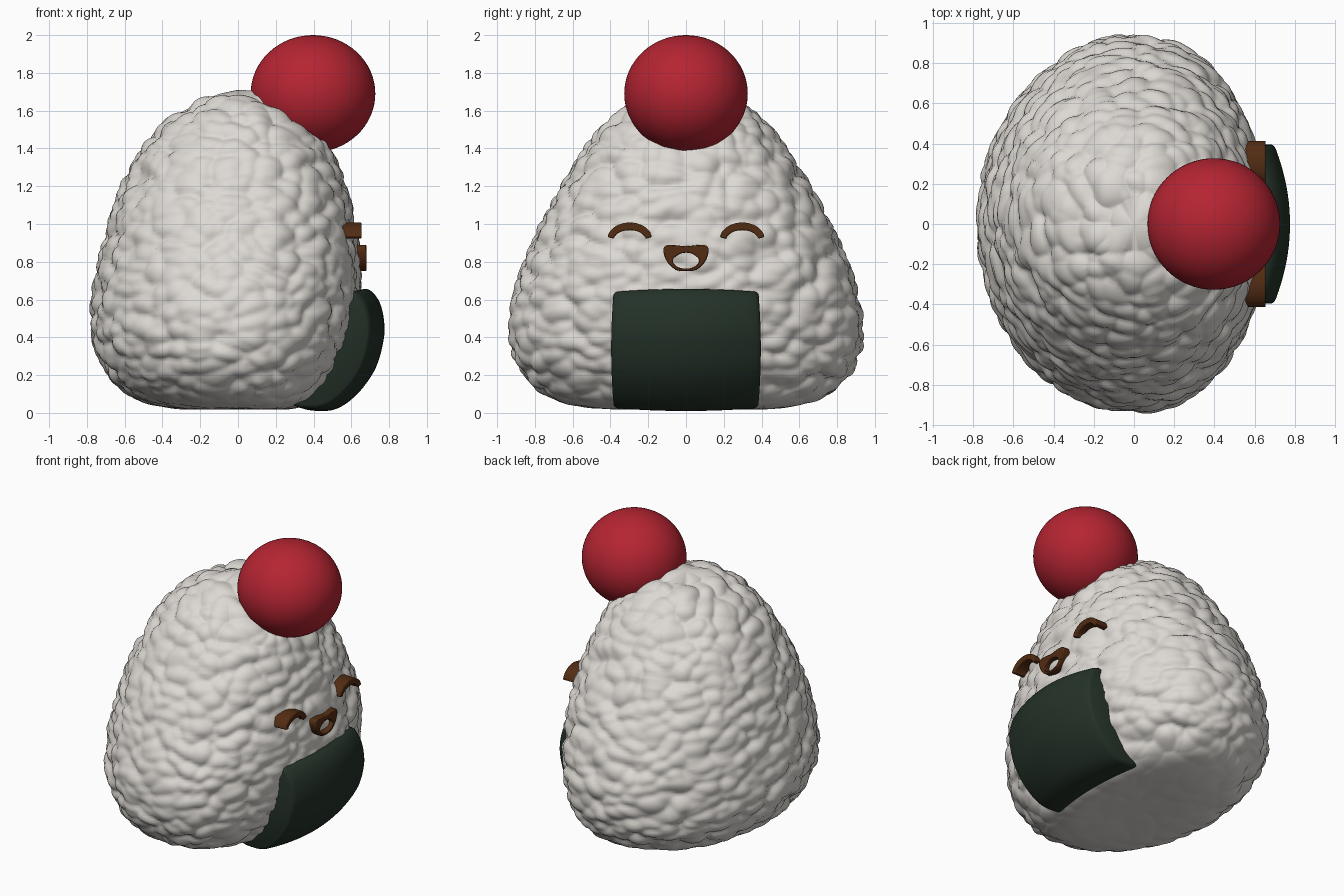
import bpy, bmesh, math
from mathutils import Vector, noise

if "Cube" in bpy.data.objects:
    bpy.data.objects.remove(bpy.data.objects["Cube"])


def material(name, rgb):
    m = bpy.data.materials.new(name)
    m.diffuse_color = (*rgb, 1)
    m.use_nodes = True
    m.node_tree.nodes["Principled BSDF"].inputs["Base Color"].default_value = m.diffuse_color
    return m


RICE = material("rice_white", (0.72, 0.69, 0.65))
SEAWEED = material("seaweed_green", (0.017, 0.031, 0.021))
PLUM = material("plum_red", (0.46, 0.018, 0.032))
BROWN = material("face_brown", (0.085, 0.025, 0.006))


def finish(name, bm, mat, angle=180):
    bmesh.ops.recalc_face_normals(bm, faces=bm.faces[:])
    me = bpy.data.meshes.new(name)
    bm.to_mesh(me)
    bm.free()
    ob = bpy.data.objects.new(name, me)
    bpy.context.collection.objects.link(ob)
    me.materials.append(mat)
    bpy.ops.object.select_all(action='DESELECT')
    ob.select_set(True)
    bpy.context.view_layer.objects.active = ob
    bpy.ops.object.shade_smooth_by_angle(angle=math.radians(angle))
    return ob


def catmull(pts, steps, closed=False):
    """Smooth curve through points of any dimension."""
    n, out = len(pts), []
    get = (lambda i: pts[i % n]) if closed else (lambda i: pts[max(0, min(n - 1, i))])
    for i in range(n if closed else n - 1):
        p = [get(i + k) for k in (-1, 0, 1, 2)]
        for s in range(steps):
            t = s / steps
            out.append([0.5 * (2 * b + (c - a) * t + (2 * a - 5 * b + 4 * c - d) * t * t
                               + (3 * b - a - 3 * c + d) * t ** 3) for a, b, c, d in zip(*p)])
    if not closed:
        out.append(list(pts[-1]))
    return out


def bridge(bm, a, b, closed=True):
    n = len(a)
    for i in range(n if closed else n - 1):
        j = (i + 1) % n
        bm.faces.new((a[i], a[j], b[j], b[i]))


# Rice body: stacked rounded sections (z, back depth, front depth, half width)
sections = [(0.02, 0.15, 0.12, 0.2), (0.022, 0.32, 0.28, 0.45), (0.05, 0.48, 0.37, 0.64),
            (0.1, 0.58, 0.43, 0.75), (0.2, 0.68, 0.51, 0.86), (0.32, 0.745, 0.575, 0.92),
            (0.45, 0.775, 0.615, 0.935), (0.6, 0.77, 0.64, 0.915), (0.75, 0.745, 0.642, 0.87),
            (0.9, 0.71, 0.63, 0.81), (1.05, 0.67, 0.605, 0.74), (1.2, 0.615, 0.565, 0.655),
            (1.35, 0.54, 0.515, 0.565), (1.47, 0.45, 0.44, 0.48), (1.57, 0.345, 0.33, 0.385),
            (1.65, 0.22, 0.2, 0.26), (1.69, 0.11, 0.1, 0.13)]
SEG = 260
bm = bmesh.new()
prev = first = None
for z, back, front, half in catmull(sections, 9):
    ring = []
    for i in range(SEG):
        a = 2 * math.pi * i / SEG
        c, s = math.cos(a), math.sin(a)
        e = 2 / 2.25 if c > 0 else 1.0
        x = (front if c > 0 else -back) * abs(c) ** e
        y = half * math.copysign(abs(s) ** e, s)
        ring.append(bm.verts.new((x, y, z)))
    if prev:
        bridge(bm, prev, ring)
    first = first or ring
    prev = ring
for ring, z in ((first, 0.02), (prev, 1.7)):
    pole = bm.verts.new((0, 0, z))
    for i in range(SEG):
        bm.faces.new((ring[i], ring[(i + 1) % SEG], pole))
bmesh.ops.recalc_face_normals(bm, faces=bm.faces[:])
bm.normal_update()
# Grain bumps from stretched cells
moves = []
for v in bm.verts:
    p = v.co
    q = Vector((p.x * 8, p.y * 8, p.z * 13))
    q += 0.55 * noise.noise_vector(p * 4.5)
    d = noise.voronoi(q)[0][0]
    fade = min(1, max(0.15, (p.z - 0.02) / 0.12))
    moves.append(v.normal * fade * (0.016 - 0.05 * min(d, 0.95) ** 2))
for v, m in zip(bm.verts, moves):
    v.co += m
finish("rice_body", bm, RICE)

# Seaweed wrap: curved pad, profile in x-z swept across y
profile = [(0.34, 0.04), (0.45, 0.01), (0.55, 0.035), (0.65, 0.12), (0.73, 0.24), (0.77, 0.38),
           (0.774, 0.48), (0.752, 0.58), (0.705, 0.645), (0.655, 0.652), (0.6, 0.6),
           (0.53, 0.4), (0.46, 0.2)]
outline = catmull(profile, 5, True)
bm = bmesh.new()
prev = None
rings = []
ys = [-0.396, -0.393, -0.385] + [-0.37 + 0.74 * k / 20 for k in range(21)] + [0.385, 0.393, 0.396]
for y in ys:
    t = abs(y) / 0.4
    edge = max(0, (abs(y) - 0.37) / 0.026)
    k = 1 - 0.05 * t * t - 0.05 * edge ** 3
    ring = []
    for x, z in outline:
        nx = 0.56 + (x - 0.56) * k - 0.07 * t * t
        nz = 0.34 + (z - 0.34) * k
        ring.append(bm.verts.new((nx, y * (1 - 0.03 * ((z - 0.34) / 0.32) ** 2), nz)))
    if prev:
        bridge(bm, prev, ring)
    prev = ring
    rings.append(ring)
bm.faces.new(rings[0])
bm.faces.new(rings[-1])
finish("seaweed_wrap", bm, SEAWEED, 50)

# Pickled plum on top
bm = bmesh.new()
bmesh.ops.create_uvsphere(bm, u_segments=64, v_segments=32, radius=1)
for v in bm.verts:
    v.co = (0.397 + v.co.x * 0.33, v.co.y * 0.327, 1.69 + v.co.z * 0.31)
finish("plum", bm, PLUM)


def plate(name, outer, inner, x0, x1, closed):
    """Band between two y-z lines, extruded along x."""
    bm = bmesh.new()
    loops = [[bm.verts.new((x, y, z)) for y, z in line]
             for line, x in ((outer, x0), (outer, x1), (inner, x1), (inner, x0))]
    for i in range(4):
        bridge(bm, loops[i], loops[(i + 1) % 4], closed)
    if not closed:
        for end in (0, -1):
            bm.faces.new([l[end] for l in loops])
    ob = finish(name, bm, BROWN, 40)
    bev = ob.modifiers.new("soft_edges", 'BEVEL')
    bev.width = 0.006
    bev.segments = 2
    return ob


# Smiling eyes
for side, label in ((-1, "left"), (1, "right")):
    arcs = []
    for ry, rz, z0 in ((0.118, 0.088, 0.92), (0.085, 0.052, 0.915)):
        arcs.append([(side * 0.298 + ry * math.cos(a), z0 + rz * math.sin(a))
                     for a in (math.pi * (0.04 + 0.92 * k / 20) for k in range(21))])
    plate(label + "_eye", arcs[0], arcs[1], 0.54, 0.655, False)

# Open mouth ring
outer = catmull([(0, 0.882), (0.06, 0.888), (0.108, 0.885), (0.12, 0.855), (0.1, 0.8), (0.055, 0.758),
                 (0, 0.75), (-0.055, 0.758), (-0.1, 0.8), (-0.12, 0.855), (-0.108, 0.885),
                 (-0.06, 0.888)], 4, True)
inner = catmull([(0, 0.848), (0.03, 0.843), (0.055, 0.828), (0.07, 0.81), (0.062, 0.787), (0.035, 0.769),
                 (0, 0.764), (-0.035, 0.769), (-0.062, 0.787), (-0.07, 0.81), (-0.055, 0.828),
                 (-0.03, 0.843)], 4, True)
plate("mouth", outer, inner, 0.6, 0.68, True)
